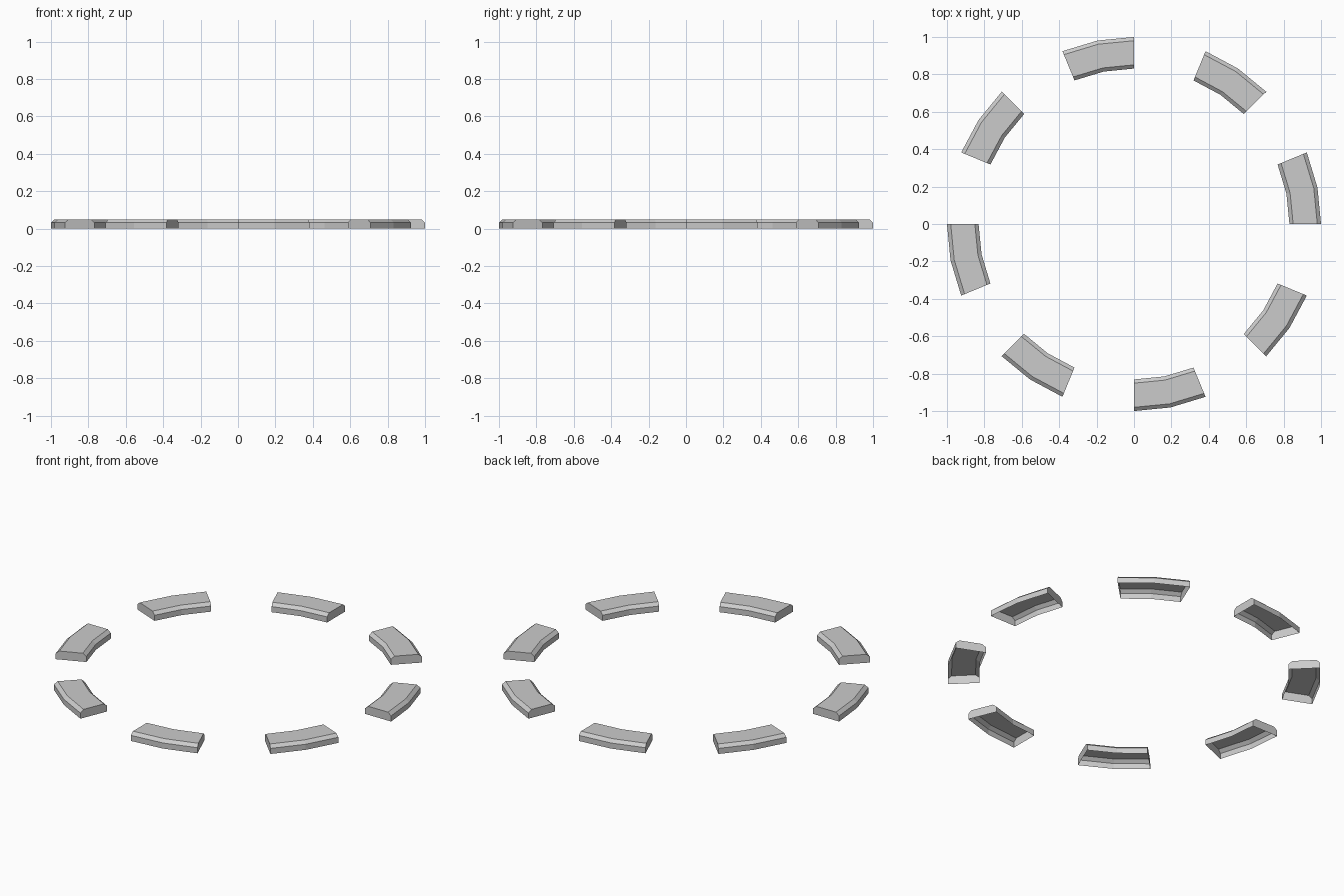
import bpy, bmesh
from math import radians, cos, sin

if "Cube" in bpy.data.objects:
    bpy.data.objects.remove(bpy.data.objects["Cube"])

# Cross-section (radius, height): open underneath, chamfered top edges
PROFILE = [(1.0, 0.0), (1.0, 0.033), (0.98, 0.05),
           (0.851, 0.05), (0.831, 0.033), (0.831, 0.0)]
COUNT = 8      # segments round the ring
STEPS = 2      # facets along each segment
SWEEP = 22.5   # degrees covered by each segment


def segment_mesh():
    bm = bmesh.new()
    rings = []
    for i in range(STEPS + 1):
        a = radians(SWEEP * i / STEPS)
        rings.append([bm.verts.new((r * cos(a), r * sin(a), z)) for r, z in PROFILE])
    # outer wall, chamfers, top and inner wall
    for a, b in zip(rings, rings[1:]):
        for j in range(len(PROFILE) - 1):
            bm.faces.new((a[j], b[j], b[j + 1], a[j + 1]))
    # end caps
    bm.faces.new(rings[0])
    bm.faces.new(rings[-1][::-1])
    mesh = bpy.data.meshes.new("ring_segment")
    bm.to_mesh(mesh)
    bm.free()
    return mesh


# Eight evenly spaced segments sharing one mesh
mesh = segment_mesh()
for k in range(COUNT):
    ob = bpy.data.objects.new(f"ring_segment_{k + 1}", mesh)
    ob.rotation_euler.z = radians(360 / COUNT * k)
    bpy.context.collection.objects.link(ob)
